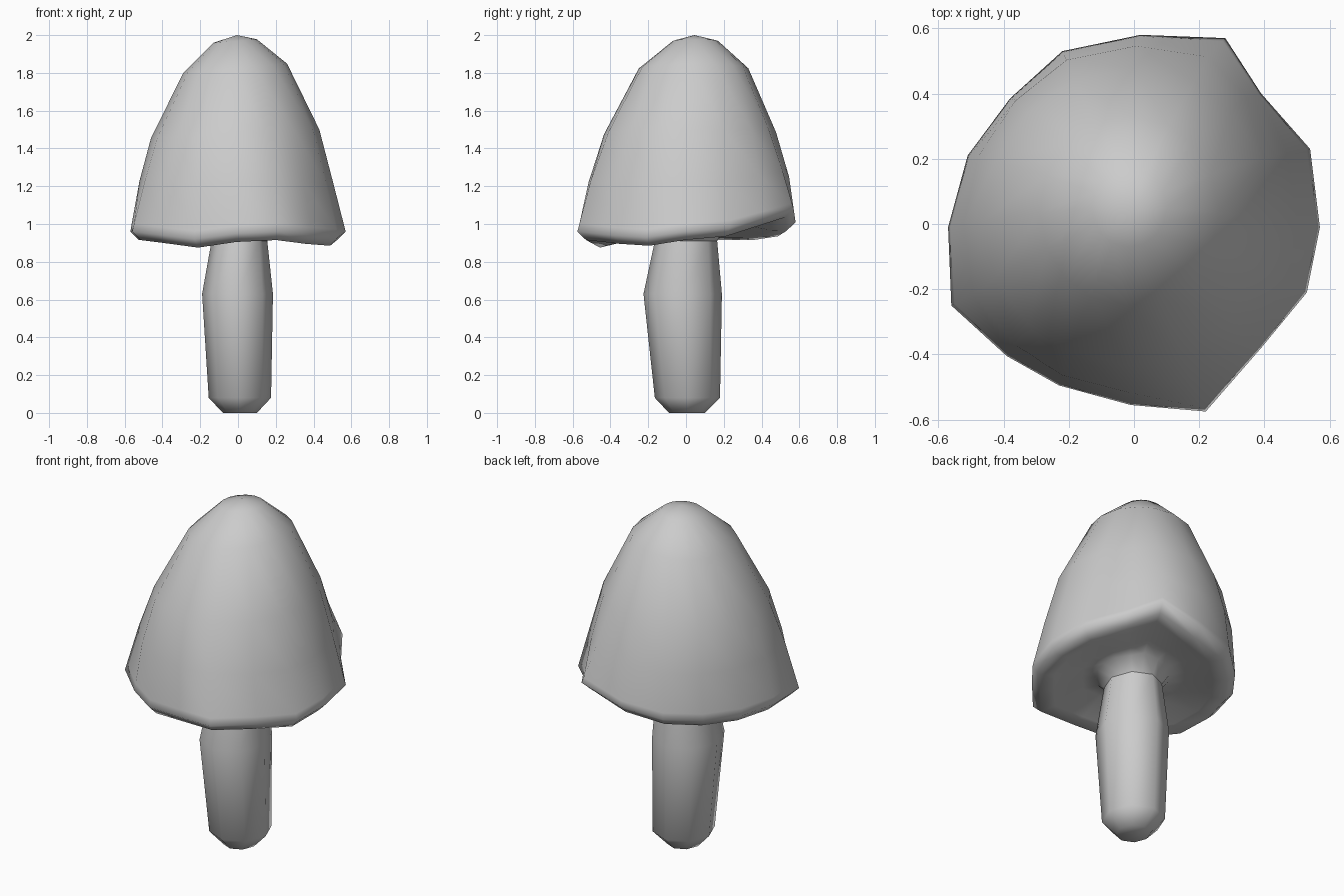
import bpy, bmesh, math

if "Cube" in bpy.data.objects:
    bpy.data.objects.remove(bpy.data.objects["Cube"])


def skin(name, rings, tip=None, close_start=False):
    """Skin a stack of equal-count rings; start with a point, a face or nothing."""
    bm = bmesh.new()
    loops = [[bm.verts.new(p) for p in ring] for ring in rings]
    n = len(loops[0])
    for a, b in zip(loops, loops[1:]):
        for i in range(n):
            j = (i + 1) % n
            bm.faces.new((a[i], a[j], b[j], b[i]))
    if tip:
        v = bm.verts.new(tip)
        for i in range(n):
            bm.faces.new((loops[0][i], v, loops[0][(i + 1) % n]))
    if close_start:
        bm.faces.new(loops[0][::-1])
    bmesh.ops.recalc_face_normals(bm, faces=bm.faces[:])
    mesh = bpy.data.meshes.new(name)
    bm.to_mesh(mesh)
    bm.free()
    for p in mesh.polygons:
        p.use_smooth = True
    obj = bpy.data.objects.new(name, mesh)
    bpy.context.collection.objects.link(obj)
    return obj


# Wavy rim of the cap, counter-clockwise: x, y, z
rim = [(.57, -.01, .96), (.54, .23, .98), (.39, .40, 1.03), (.28, .57, 1.08),
       (.02, .58, 1.01), (-.22, .53, .98), (-.38, .385, .96), (-.51, .21, .96),
       (-.57, -.01, .96), (-.56, -.25, .96), (-.39, -.405, .94), (-.23, -.495, .92),
       (-.01, -.555, .95), (.22, -.575, .96), (.39, -.38, .94), (.53, -.21, .93)]


def cap_ring(cx, cy, rx, ry, z, wave, tilt=0):
    """Ellipse blended toward the irregular rim outline."""
    out = []
    for x, y, rz in rim:
        a = math.atan2(y, x)
        k = 1 + wave * (math.hypot(x, y) / .565 - 1)
        px, py = cx + rx * k * math.cos(a), cy + ry * k * math.sin(a)
        out.append((px, py, z + (rz - .97) * wave + tilt * px))
    return out


def under_ring(s, dz, wave):
    """Scaled copy of the rim for the lip and underside."""
    return [(x * s, y * s, .97 + (z - .97) * wave + dz) for x, y, z in rim]


def between(a, b, t):
    """Ring part-way from ring a to ring b."""
    return [tuple(p + (q - p) * t for p, q in zip(u, v)) for u, v in zip(a, b)]


def stem_ring(x0, x1, y0, y1, z, split=False):
    """Eight-sided stem section; split adds a point in the middle of each side."""
    pts = [((x0 + x1) / 2 + (x1 - x0) / 2 * math.cos(i * math.pi / 4),
            (y0 + y1) / 2 + (y1 - y0) / 2 * math.sin(i * math.pi / 4), z)
           for i in range(8)]
    if split:
        mids = between(pts, pts[1:] + pts[:1], .5)
        pts = [p for pair in zip(pts, mids) for p in pair]
    return pts


# Cap: dome, rounded lip and shallow underside that meets the stem
skirt = cap_ring(-.01, .01, .51, .53, 1.23, .45)
neck = (-.14, .155, -.165, .165, .91)
cap = [cap_ring(-.015, .05, .115, .12, 1.97, 0, .08),
       cap_ring(-.015, .04, .275, .29, 1.825, 0, .09),
       cap_ring(-.015, .02, .445, .455, 1.48, .15, .05),
       skirt,
       between(skirt, rim, .85),
       rim,
       under_ring(.92, -.045, 1),
       under_ring(.78, -.035, .8),
       under_ring(.50, .015, .3),
       under_ring(.36, .01, .1),
       stem_ring(*neck, split=True)]
skin("mushroom_cap", cap, tip=(-.005, .045, 2.0))

# Stem: slightly bulging near the top, with a bevelled foot
skin("stem", [stem_ring(-.08, .10, -.09, .10, 0),
              stem_ring(-.155, .175, -.165, .18, .08),
              stem_ring(-.19, .185, -.225, .19, .63),
              stem_ring(*neck)], close_start=True)
